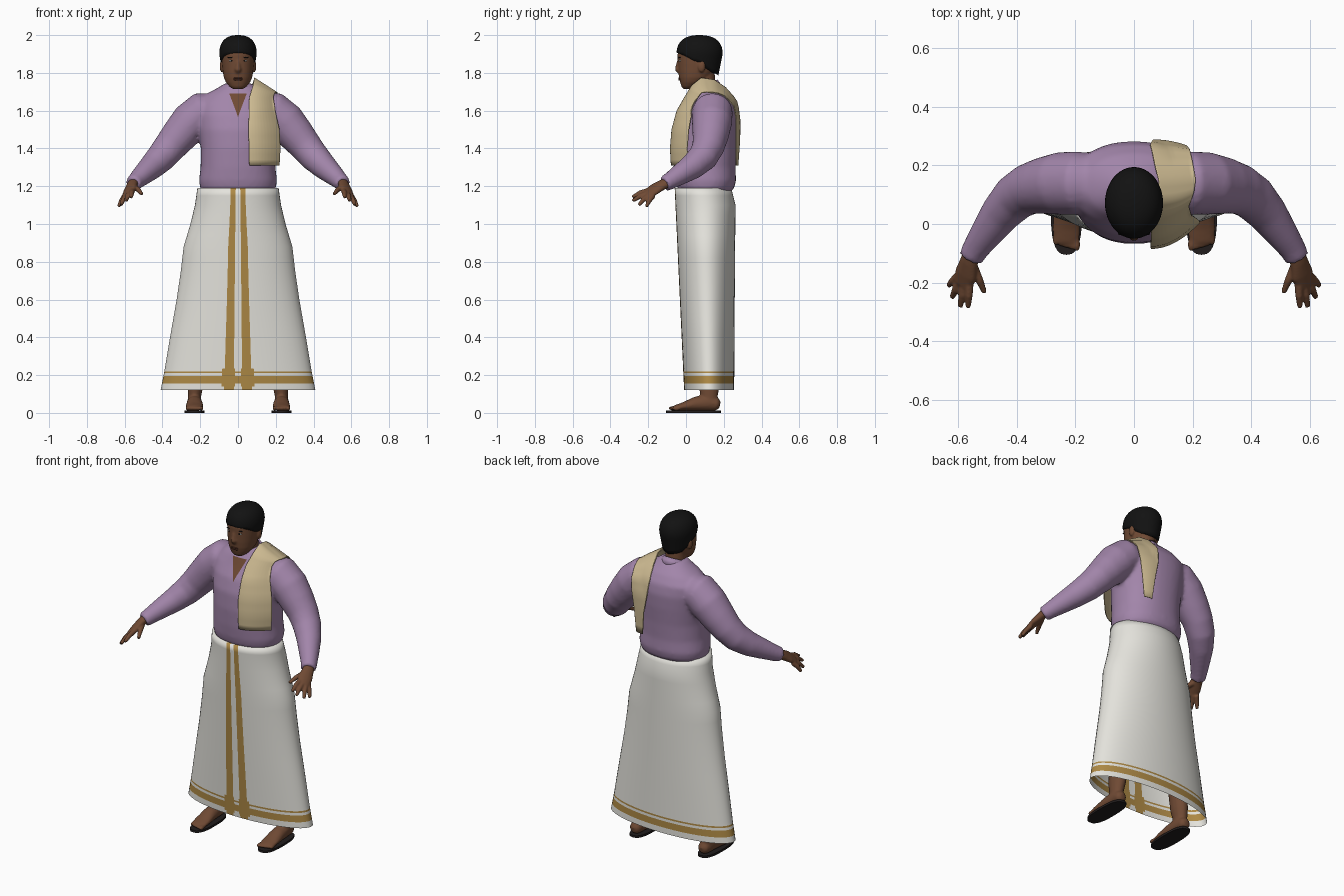
import bpy, bmesh, math
from mathutils import Vector, Matrix

cube = bpy.data.objects.get("Cube")
if cube:
    bpy.data.objects.remove(cube)


def material(name, *rgb):
    m = bpy.data.materials.new(name)
    m.use_nodes = True
    m.diffuse_color = (*rgb, 1)
    m.node_tree.nodes["Principled BSDF"].inputs["Base Color"].default_value = (*rgb, 1)
    return m


SKIN = material("brown skin", .16, .068, .034)
HAIR = material("black hair", .006, .006, .006)
LILAC = material("lilac cloth", .36, .235, .40)
WHITE = material("white cloth", .78, .77, .72)
GOLD = material("gold trim", .42, .25, .06)
CREAM = material("cream cloth", .62, .50, .29)
SOLE = material("dark sole", .015, .012, .012)
LIP = material("dark lips", .10, .035, .022)


def finish(name, bm, *mats, closed=True, mirror=False):
    if closed:
        bmesh.ops.recalc_face_normals(bm, faces=bm.faces)
    me = bpy.data.meshes.new(name)
    bm.to_mesh(me)
    bm.free()
    for m in mats:
        me.materials.append(m)
    me.shade_smooth()
    ob = bpy.data.objects.new(name, me)
    bpy.context.collection.objects.link(ob)
    if mirror:
        ob.modifiers.new("mirror", 'MIRROR').use_mirror_merge = False
    return ob


def fuse(ob, voxel, steps):
    r = ob.modifiers.new("fuse", 'REMESH')
    r.mode, r.voxel_size, r.use_smooth_shade = 'VOXEL', voxel, True
    s = ob.modifiers.new("soften", 'SMOOTH')
    s.factor, s.iterations = .5, steps


def skin_rings(bm, rings, loop=True, caps=True):
    """Join rows of points into a surface; returns faces row by row."""
    vs = [[bm.verts.new(p) for p in ring] for ring in rings]
    n = len(vs[0])
    rows = [[bm.faces.new((a[i], a[(i + 1) % n], b[(i + 1) % n], b[i]))
             for i in range(n if loop else n - 1)] for a, b in zip(vs, vs[1:])]
    if caps:
        bm.faces.new(vs[0][::-1])
        bm.faces.new(vs[-1])
    return rows


def oval(z, hw, yf, yb, angles, p=1.0):
    """Level oval ring; angle zero is the front."""
    def bend(v):
        return math.copysign(abs(v) ** p, v)
    return [(hw * bend(math.sin(a)), (yf + yb) / 2 - (yb - yf) / 2 * bend(math.cos(a)), z)
            for a in angles]


def turn(n):
    return [2 * math.pi * i / n for i in range(n)]


def tube(bm, stations, side=(1, 0, 0), n=14, flip=1):
    """Oval tube; each station is x, y, z, radius along side, radius across."""
    pts = [Vector((s[0] * flip, s[1], s[2])) for s in stations]
    side = Vector((side[0] * flip, side[1], side[2]))
    rings = []
    for i, (p, s) in enumerate(zip(pts, stations)):
        t = (pts[min(i + 1, len(pts) - 1)] - pts[max(i - 1, 0)]).normalized()
        u = (side - t * side.dot(t)).normalized()
        v = t.cross(u)
        rings.append([p + u * s[3] * math.cos(a) + v * s[-1] * math.sin(a) for a in turn(n)])
    skin_rings(bm, rings)


def ball(bm, centre, size):
    m = Matrix.Translation(centre) @ Matrix.Diagonal((*size, 1))
    bmesh.ops.create_uvsphere(bm, u_segments=16, v_segments=10, radius=1, matrix=m)


def table(x, pairs):
    for (a, va), (b, vb) in zip(pairs, pairs[1:]):
        if x <= b:
            return va + (vb - va) * (x - a) / (b - a)
    return pairs[-1][1]


# Wrapped skirt: rows and columns follow the gold border lines
cuts = [math.asin(s) for s in (.04, .055, .18, .215)]
cols = [-c for c in cuts[::-1]] + cuts + [.3 + (2 * math.pi - .6) * i / 46 for i in range(47)]
width = [(.12, .41), (.22, .39), (.4, .36), (.6, .325), (.75, .303), (.88, .288), (1, .252),
         (1.1, .228), (1.19, .215)]
back = [(.12, .255), (.6, .258), (1.1, .262), (1.19, .24)]
levels = [.12, .14, .155, .195, .21, .22, .235, .4, .5, .6, .68, .75, .82, .88, .94, 1, 1.05,
          1.1, 1.15, 1.19]
rings = [oval(z, table(z, width), -.01 - .05 * (z - .12) / 1.07, table(z, back), cols)
         for z in levels]
rings.append(oval(1.185, .17, -.02, .2, cols))
bm = bmesh.new()
for z, row in zip(levels, skin_rings(bm, rings, caps=False)):
    for i, f in enumerate(row):
        hem = z in (.155, .21)
        stripe = i in (1, 5)
        knot = i in (0, 1, 2, 4, 5, 6) and .14 <= z < .235
        f.material_index = int(hem or stripe or knot)
finish("skirt", bm, WHITE, GOLD)

# Shirt: torso and sleeves fused into one soft body
bm = bmesh.new()
torso = [(1.16, .18, -.02, .225), (1.19, .2, -.045, .255), (1.23, .207, -.055, .265),
         (1.3, .198, -.063, .262), (1.4, .197, -.068, .268), (1.5, .208, -.063, .278),
         (1.58, .215, -.04, .282), (1.64, .215, -.005, .272), (1.69, .165, .02, .24),
         (1.725, .1, .04, .2), (1.745, .07, .045, .17)]
skin_rings(bm, [oval(*r, turn(40), .9) for r in torso])
sleeve = [(.1, .14, 1.6, .09), (.19, .14, 1.592, .108), (.25, .138, 1.54, .107),
          (.31, .13, 1.47, .097), (.36, .118, 1.41, .087), (.405, .09, 1.355, .08),
          (.455, .035, 1.305, .069), (.505, -.035, 1.26, .056), (.54, -.085, 1.228, .046),
          (.556, -.115, 1.212, .043)]
for s in (1, -1):
    tube(bm, sleeve, (0, 0, 1), 20, s)
shirt = finish("shirt", bm, LILAC)
fuse(shirt, .011, 6)

# Open neckline: skin panel lying on the shirt front
bm = bmesh.new()
rows = [[(.046 * t / 10 * c / 3, -.3, 1.567 + .0122 * t) for c in range(-3, 4)]
        for t in range(11)]
rows[0] = [(.0008 * c, -.3, 1.567) for c in range(-3, 4)]
skin_rings(bm, rows, loop=False, caps=False)
panel = finish("neckline_skin", bm, SKIN, closed=False)
w = panel.modifiers.new("lay", 'SHRINKWRAP')
w.target, w.wrap_method, w.wrap_mode, w.offset = shirt, 'PROJECT', 'ABOVE_SURFACE', .004
w.use_project_y = True

# Collar band, open at the front with dropped points
bm = bmesh.new()
top, low = [], []
for i in range(33):
    a = .5 + (2 * math.pi - 1) * i / 32
    s, c = math.sin(a), math.cos(a)
    z = 1.735 - .03 * c
    top.append((.066 * s, .1 - .066 * c, z))
    low.append((.088 * s, .1 - .092 * c - .02 * max(0, c) ** 4, z - .035 - .04 * max(0, c) ** 4))
skin_rings(bm, [top, low], loop=False, caps=False)
collar = finish("collar", bm, LILAC)
collar.modifiers.new("cloth", 'SOLIDIFY').thickness = .008

# Shoulder cloth: front hem, over the shoulder, down the back
# y, z, inner x, outer x, y shift and z shift at the outer edge
path = [(-.08, 1.31, .06, .22, .09, 0), (-.085, 1.4, .058, .225, .09, 0),
        (-.077, 1.5, .056, .22, .09, 0), (-.05, 1.6, .058, .197, .08, 0),
        (-.01, 1.67, .06, .187, .07, 0), (.03, 1.735, .08, .195, .05, -.04),
        (.08, 1.775, .088, .205, .03, -.075), (.15, 1.765, .085, .21, 0, -.07),
        (.21, 1.725, .07, .2, 0, -.05), (.265, 1.645, .055, .19, -.01, -.02),
        (.288, 1.55, .065, .18, -.02, 0), (.287, 1.45, .085, .165, -.02, 0),
        (.277, 1.31, .1, .15, -.01, 0)]
bm = bmesh.new()
rows = [[(a + (b - a) * t, y + dy * t * t, z + dz * t) for t in (i / 10 for i in range(11))]
        for y, z, a, b, dy, dz in path]
skin_rings(bm, rows, loop=False, caps=False)
bmesh.ops.subdivide_edges(bm, edges=bm.edges, cuts=2, use_grid_fill=True)
sash = finish("shoulder_cloth", bm, CREAM)
w = sash.modifiers.new("lay", 'SHRINKWRAP')
w.target, w.wrap_mode, w.offset = shirt, 'OUTSIDE', .008
sash.modifiers.new("cloth", 'SOLIDIFY').thickness = .005

# Hands: palm, fingers and thumb fused
bm = bmesh.new()
tube(bm, [(.552, -.095, 1.222, .03, .026), (.562, -.13, 1.205, .034, .024),
          (.573, -.17, 1.182, .042, .02), (.585, -.205, 1.158, .036, .015)], (.8, .35, -.5))
fingers = [((.56, -.195, 1.178), (.565, -.284, 1.142)), ((.577, -.195, 1.165), (.592, -.282, 1.122)),
           ((.591, -.19, 1.155), (.62, -.25, 1.1)), ((.598, -.175, 1.15), (.632, -.21, 1.092)),
           ((.548, -.14, 1.195), (.509, -.233, 1.158))]
for a, b in fingers:
    mid = Vector(a).lerp(Vector(b), .55) + Vector((0, 0, .006))
    tube(bm, [(*a, .015), (*mid, .0135), (*b, .009)])
fuse(finish("hands", bm, SKIN, mirror=True), .005, 3)

# Legs, feet and toes
bm = bmesh.new()
tube(bm, [(.23, .125, .04, .034, .042), (.23, .123, .09, .035, .046), (.224, .122, .15, .042, .058),
          (.2, .12, .4, .055, .06), (.17, .12, .65, .06, .06), (.1, .11, 1.12, .085, .09)])
tube(bm, [(.23, .18, .042, .018, .018), (.23, .165, .045, .034, .033), (.23, .12, .055, .039, .045),
          (.23, .05, .048, .043, .038), (.23, -.015, .034, .048, .022),
          (.23, -.06, .026, .045, .014)])
for i in range(5):
    ball(bm, (.194 + .018 * i, -.07 + .005 * i, .024), (.012, .024, .012))
fuse(finish("legs_and_feet", bm, SKIN, mirror=True), .007, 3)

# Sandal soles
bm = bmesh.new()
skin_rings(bm, [[(x + .23, y, z) for x, y, _ in oval(0, .053, -.105, .185, turn(28), .75)]
                for z in (0, .013)])
sole = finish("sandal_soles", bm, SOLE, mirror=True)
bpy.context.view_layer.objects.active = sole
sole.select_set(True)
bpy.ops.object.shade_smooth_by_angle(angle=.6)

# Head, neck, nose and ears
bm = bmesh.new()
head = [(1.715, .028, -.014, .03), (1.728, .046, -.024, .06), (1.75, .064, -.031, .1),
        (1.775, .075, -.037, .13), (1.81, .081, -.041, .15), (1.85, .085, -.043, .165),
        (1.9, .087, -.045, .172), (1.94, .078, -.03, .16), (1.97, .05, 0, .12)]
skin_rings(bm, [oval(*r, turn(32), .93) for r in head])
tube(bm, [(0, .11, 1.6, .06, .06), (0, .1, 1.7, .058, .058), (0, .09, 1.8, .058, .062)], n=24)
tube(bm, [(0, -.036, 1.875, .008, .008), (0, -.044, 1.84, .01, .01), (0, -.045, 1.818, .017, .014),
          (0, -.038, 1.805, .014, .01)])
for s in (1, -1):
    ball(bm, (s * .086, .083, 1.835), (.011, .02, .032))
fuse(finish("head", bm, SKIN), .006, 2)

# Facial details
for name, mat, x, y, z, size in (("eye_whites", WHITE, .034, -.031, 1.864, (.013, .006, .005)),
                                 ("irises", HAIR, .034, -.035, 1.864, (.005, .004, .005)),
                                 ("eyebrows", HAIR, .036, -.033, 1.882, (.019, .006, .0035))):
    bm = bmesh.new()
    ball(bm, (x, y, z), size)
    finish(name, bm, mat, mirror=True)
bm = bmesh.new()
for z in (1.772, 1.764):
    ball(bm, (0, -.034, z), (.023, .006, .005))
finish("lips", bm, LIP)

# Hair cap: hairline drops from the brow to the nape
hairline = [(0, 1.908), (45, 1.9), (72, 1.865), (88, 1.862), (102, 1.835), (130, 1.8), (180, 1.787)]
rings = []
for j in range(15):
    ring = []
    for a in turn(48):
        base = table(math.degrees(min(a, 2 * math.pi - a)), hairline)
        z = base + (2 - base) * math.sin(j / 14 * math.pi / 2)
        h = (z - 1.9) * 10
        f = max(1 - h ** 2.4, .0004) ** (1 / 2.4) if h > 0 else 1 + .165 * h
        ring.append((.099 * f * math.sin(a), .072 - .122 * f * math.cos(a), z))
    rings.append(ring)
bm = bmesh.new()
skin_rings(bm, rings)
finish("hair", bm, HAIR)
